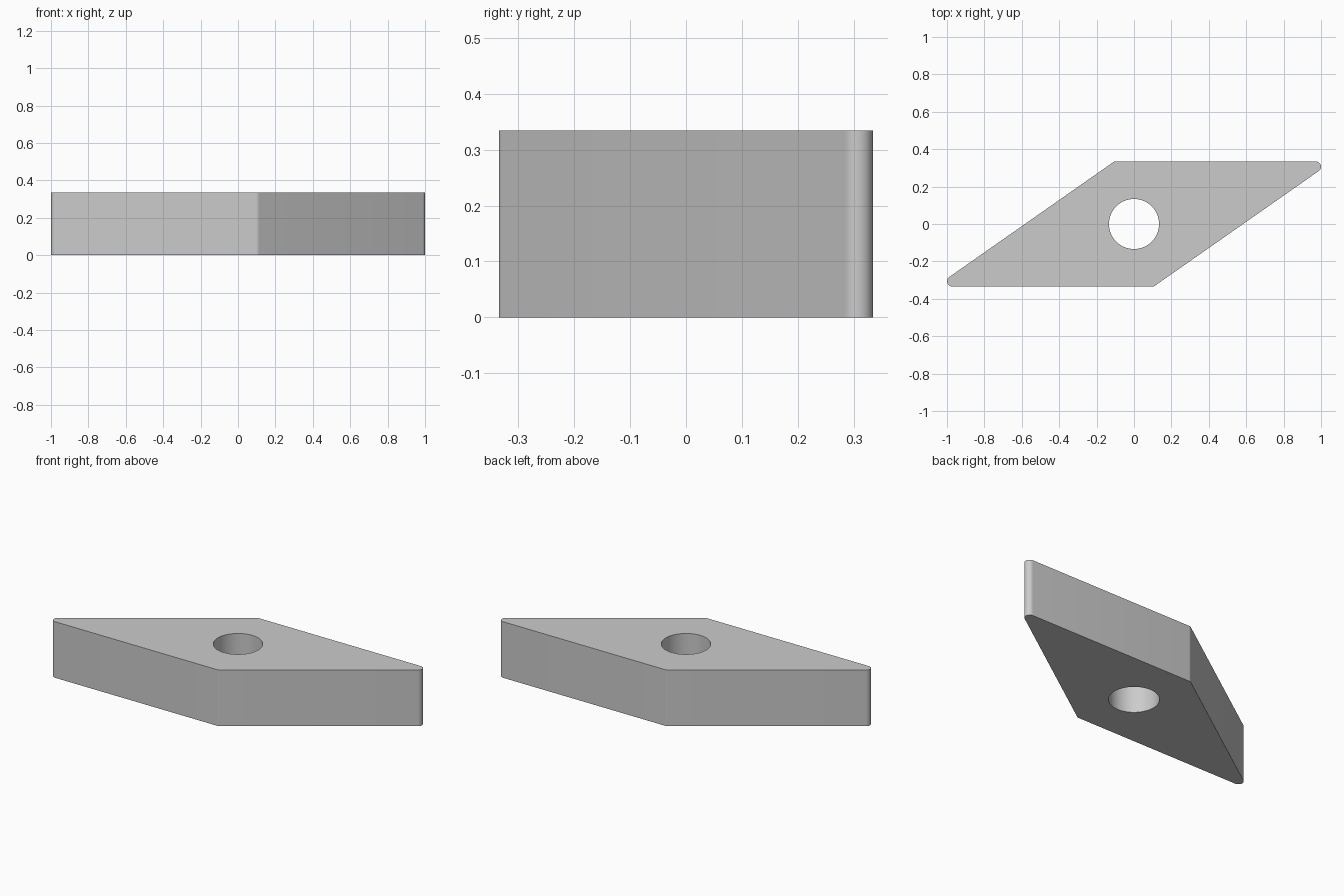
import bpy, bmesh
from math import radians, sin, cos, tan, pi

if "Cube" in bpy.data.objects:
    bpy.data.objects.remove(bpy.data.objects["Cube"])

R = 0.3345               # half width of the rhombus (inscribed circle)
RC = 0.084 * R           # corner radius
HOLE = 0.4 * R           # hole radius
T = 0.3345               # thickness
A = radians(35)          # acute angle


def arc(cx, cy, r, start, end, n):
    return [(cx + r * cos(start + (end - start) * i / n),
             cy + r * sin(start + (end - start) * i / n)) for i in range(n + 1)]


# Rounded rhombus outline: acute and obtuse corner, then the same turned by 180 degrees
cy = R - RC
acute_x = cy / tan(A / 2)
obtuse_x = cy * tan(A / 2)
half = (arc(acute_x, cy, RC, A - pi / 2, pi / 2, 16)
        + arc(-obtuse_x, cy, RC, pi / 2, pi / 2 + A, 6))
outline = half + [(-x, -y) for x, y in half]
hole = arc(0, 0, HOLE, 0, 2 * pi, 64)[:-1]

# Fill between outline and hole, then extrude upward
bm = bmesh.new()
edges = []
for loop in (outline, hole):
    vs = [bm.verts.new((x, y, 0)) for x, y in loop]
    edges += [bm.edges.new((vs[i - 1], vs[i])) for i in range(len(vs))]
bmesh.ops.triangle_fill(bm, edges=edges, use_beauty=True, normal=(0, 0, 1))
ext = bmesh.ops.extrude_face_region(bm, geom=bm.faces[:], use_keep_orig=True)
bmesh.ops.translate(bm, vec=(0, 0, T),
                    verts=[g for g in ext["geom"] if isinstance(g, bmesh.types.BMVert)])
bmesh.ops.recalc_face_normals(bm, faces=bm.faces[:])

mesh = bpy.data.meshes.new("cutting_insert")
bm.to_mesh(mesh)
bm.free()
insert = bpy.data.objects.new("cutting_insert", mesh)
bpy.context.collection.objects.link(insert)

# Smooth rounded corners and hole, sharp rims
bpy.context.view_layer.objects.active = insert
insert.select_set(True)
bpy.ops.object.shade_smooth_by_angle(angle=radians(30))
